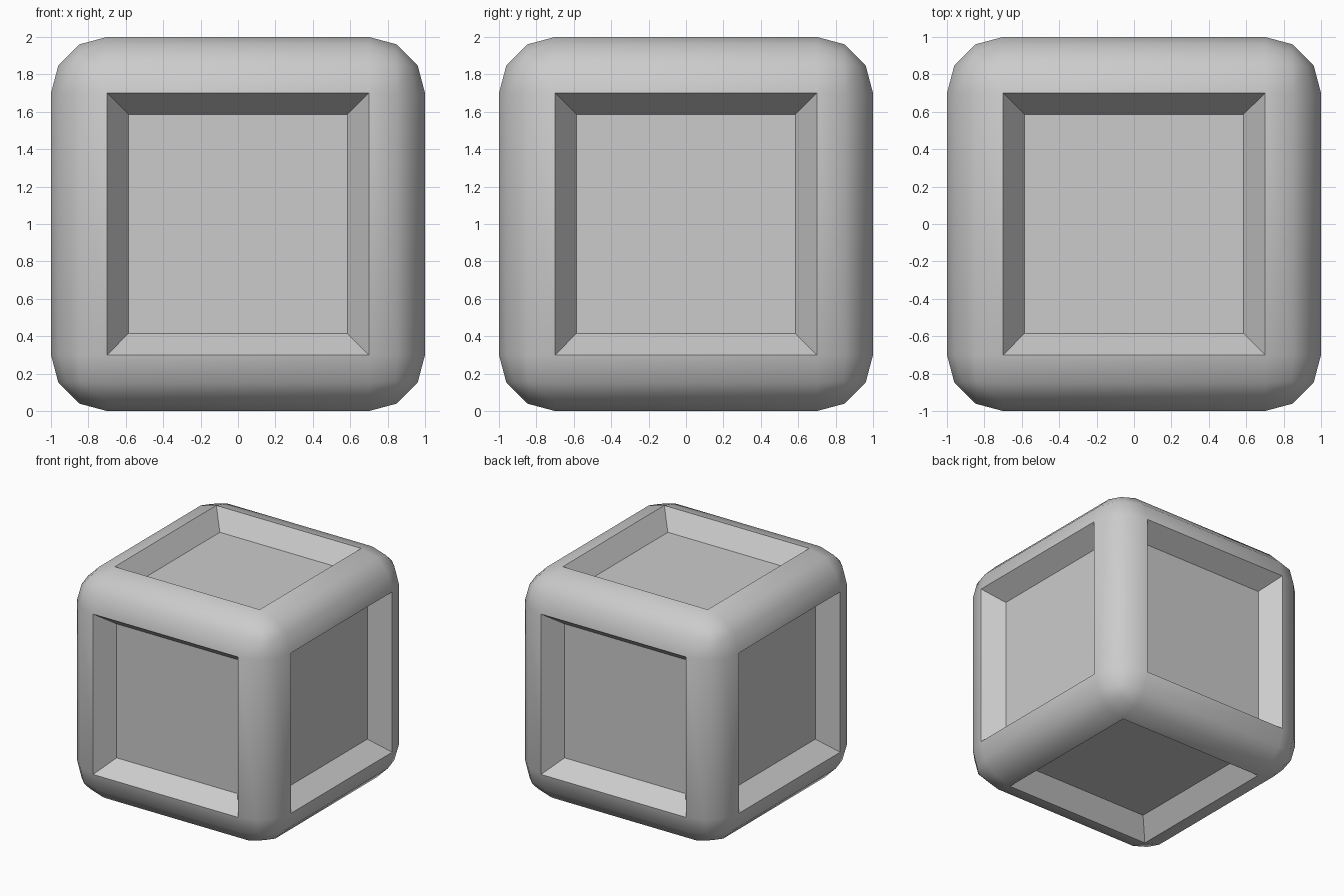
import bpy, bmesh, math

if "Cube" in bpy.data.objects:
    bpy.data.objects.remove(bpy.data.objects["Cube"])

# rounded cube body
bm = bmesh.new()
bmesh.ops.create_cube(bm, size=2.0)
bmesh.ops.translate(bm, verts=bm.verts[:], vec=(0, 0, 1))
bmesh.ops.bevel(bm, geom=bm.edges[:], offset=0.3, offset_type='OFFSET',
                segments=3, profile=0.5, affect='EDGES', clamp_overlap=True)

# sunken panel with sloped walls on each of the six sides
bm.normal_update()
panels = sorted(bm.faces, key=lambda f: f.calc_area())[-6:]
bmesh.ops.inset_individual(bm, faces=panels, thickness=0.115, depth=-0.16,
                           use_even_offset=True)
bm.normal_update()

mesh = bpy.data.meshes.new("panelled_cube")
bm.to_mesh(mesh)
bm.free()
cube = bpy.data.objects.new("panelled_cube", mesh)
bpy.context.collection.objects.link(cube)

# smooth rounded edges, crisp recesses
bpy.context.view_layer.objects.active = cube
cube.select_set(True)
bpy.ops.object.shade_smooth_by_angle(angle=math.radians(30.5))
